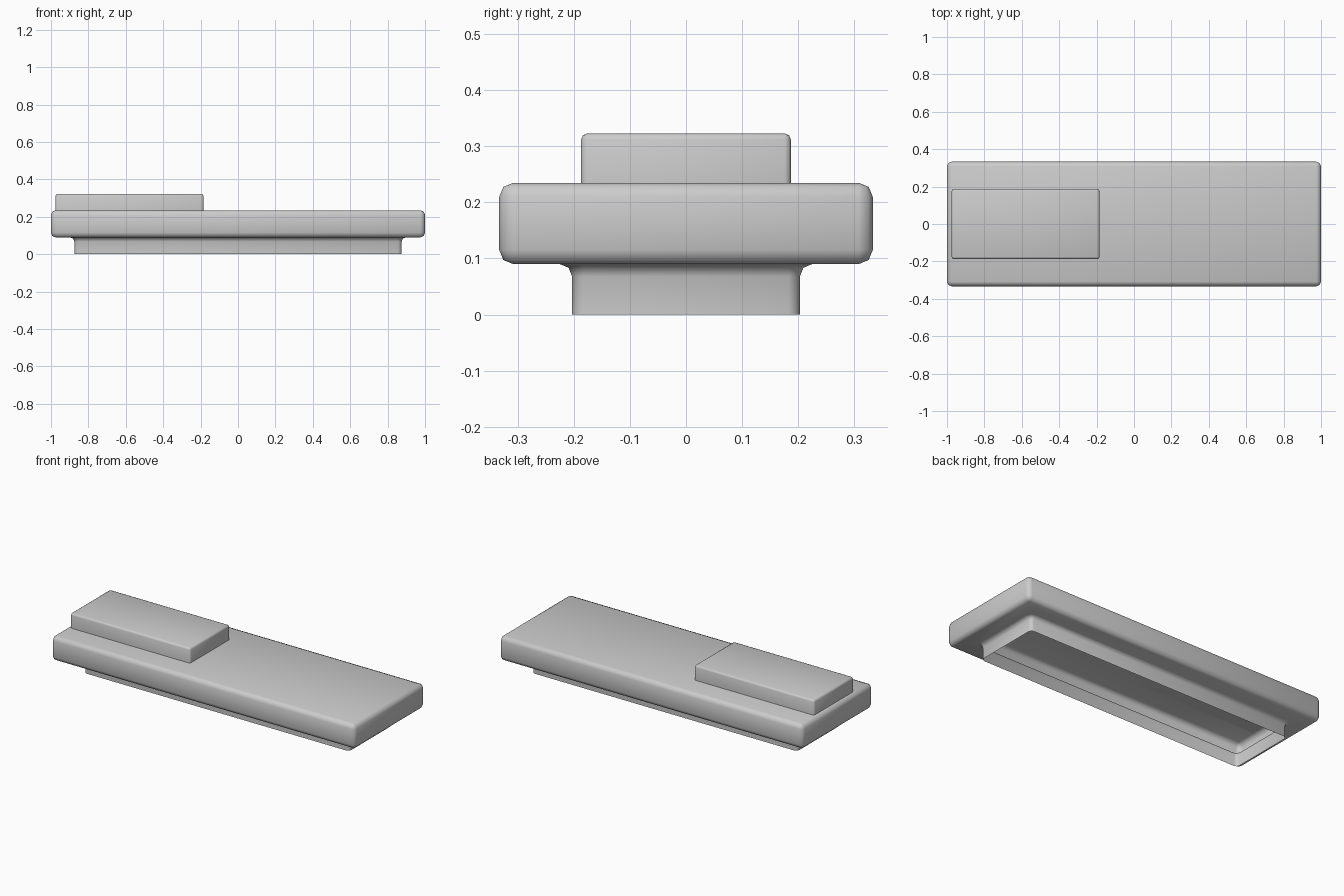
import bpy, bmesh, math

if "Cube" in bpy.data.objects:
    bpy.data.objects.remove(bpy.data.objects["Cube"])

STEPS = 2  # bevel segments per rounded edge


def ring(hx, hy, r, z, cx=0.0):
    """Rounded rectangle outline, counter-clockwise."""
    pts = []
    for k, (sx, sy) in enumerate([(1, 1), (-1, 1), (-1, -1), (1, -1)]):
        for i in range(STEPS + 1):
            a = math.radians(90 * k + 90 * i / STEPS)
            pts.append((cx + sx * (hx - r) + r * math.cos(a),
                        sy * (hy - r) + r * math.sin(a), z))
    return pts


def loft(name, rings, close_bottom):
    bm = bmesh.new()
    rows = [[bm.verts.new(p) for p in r] for r in rings]
    n = len(rows[0])
    for a, b in zip(rows, rows[1:]):
        for i in range(n):
            j = (i + 1) % n
            bm.faces.new((a[i], a[j], b[j], b[i]))
    bm.faces.new(rows[-1])
    if close_bottom:
        bm.faces.new(rows[0][::-1])
    bmesh.ops.remove_doubles(bm, verts=bm.verts, dist=1e-5)
    me = bpy.data.meshes.new(name)
    bm.to_mesh(me)
    bm.free()
    ob = bpy.data.objects.new(name, me)
    bpy.context.collection.objects.link(ob)
    bpy.ops.object.select_all(action='DESELECT')
    bpy.context.view_layer.objects.active = ob
    ob.select_set(True)
    bpy.ops.object.shade_smooth_by_angle(angle=math.radians(60))
    return ob


def arc():
    return [math.radians(90 * i / STEPS) for i in range(STEPS + 1)]


# Hollow slab with an open skirt underneath, flared where they meet
R, F = 0.025, 0.022
X, Y, Z0, Z1 = 1.0, 0.333, 0.09, 0.235
SX, SY = 0.875, 0.203
body = [ring(SX, SY, 0.02, 0)]
for a in arc():
    d = F * (1 - math.cos(a))
    body.append(ring(SX + d, SY + d, 0.02 + d, Z0 - F + F * math.sin(a)))
for a in arc():
    d = R * (1 - math.sin(a))
    body.append(ring(X - d, Y - d, R - d, Z0 + R - R * math.cos(a)))
for a in arc():
    d = R * (1 - math.cos(a))
    body.append(ring(X - d, Y - d, R - d, Z1 - R + R * math.sin(a)))
loft("slab_with_skirt", body, False)

# Raised block on the left end of the slab
B = 0.011
BX, BY, CX, TOP = 0.395, 0.187, -0.58, 0.323
block = [ring(BX, BY, B, Z1, CX)]
for a in arc():
    d = B * (1 - math.cos(a))
    block.append(ring(BX - d, BY - d, B - d, TOP - B + B * math.sin(a), CX))
loft("raised_block", block, True)
